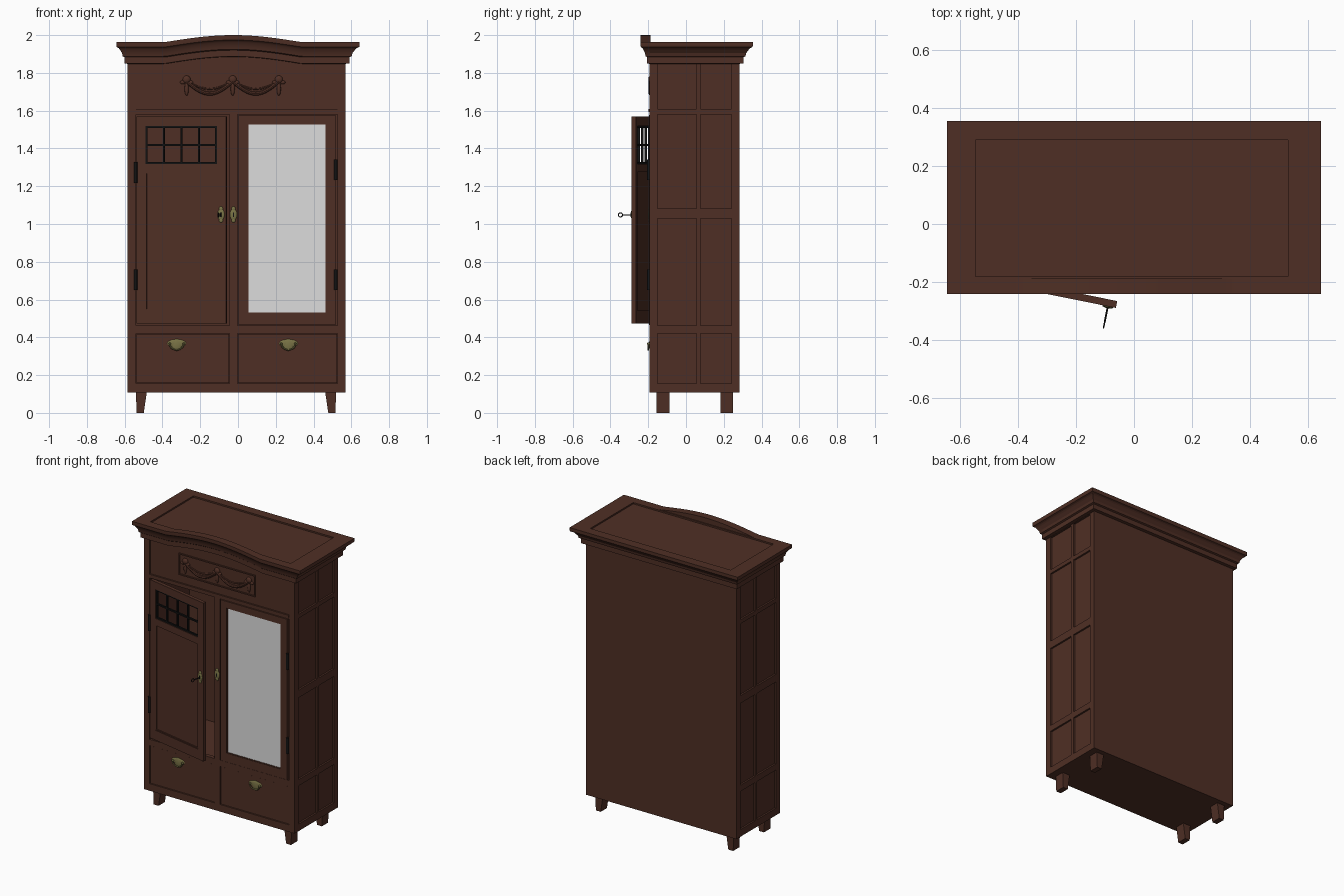
import bpy, bmesh, math
from mathutils import Matrix, Vector

if "Cube" in bpy.data.objects:
    bpy.data.objects.remove(bpy.data.objects["Cube"])


def material(name, rgb):
    m = bpy.data.materials.new(name)
    m.diffuse_color = (*rgb, 1)
    m.use_nodes = True
    m.node_tree.nodes["Principled BSDF"].inputs["Base Color"].default_value = m.diffuse_color
    return m


WOOD = material("dark brown wood", (0.078, 0.028, 0.018))
GLASS = material("mirror silver", (0.72, 0.72, 0.72))
IRON = material("black iron", (0.006, 0.006, 0.006))
BRASS = material("aged brass", (0.19, 0.17, 0.06))
CX, HX = -0.008, 0.576            # body centre and half width
L, R = CX - HX, CX + HX
FRONT, BACK = -0.193, 0.283


def finish(name, bm, mat, smooth=False):
    bmesh.ops.recalc_face_normals(bm, faces=bm.faces)
    me = bpy.data.meshes.new(name)
    bm.to_mesh(me)
    bm.free()
    me.materials.append(mat)
    if smooth:
        me.shade_smooth()
        me.set_sharp_from_angle(angle=math.radians(35))
    ob = bpy.data.objects.new(name, me)
    bpy.context.collection.objects.link(ob)
    return ob


def add_box(bm, x0, x1, y0, y1, z0, z1):
    m = (Matrix.Translation(((x0 + x1) / 2, (y0 + y1) / 2, (z0 + z1) / 2))
         @ Matrix.Diagonal((x1 - x0, y1 - y0, z1 - z0, 1)))
    bmesh.ops.create_cube(bm, size=1, matrix=m)


def box(name, *dims, mat=WOOD):
    bm = bmesh.new()
    add_box(bm, *dims)
    return finish(name, bm, mat)


def frame(name, axis, w0, w1, stiles, rails, mat=WOOD):
    """Full-height stiles with rails between them, in the xz or yz plane."""
    bm = bmesh.new()
    spans = [(a, b, rails[0][0], rails[-1][1]) for a, b in stiles]
    spans += [(s[1], t[0], *r) for s, t in zip(stiles, stiles[1:]) for r in rails]
    for u0, u1, v0, v1 in spans:
        if axis == 'y':
            add_box(bm, u0, u1, w0, w1, v0, v1)
        else:
            add_box(bm, w0, w1, u0, u1, v0, v1)
    return finish(name, bm, mat)


def border(name, x0, x1, z0, z1, t, y0, y1, mat=WOOD):
    return frame(name, 'y', y0, y1, [(x0, x0 + t), (x1 - t, x1)],
                 [(z0, z0 + t), (z1 - t, z1)], mat)


def ball(name, loc, size, mat=WOOD, seg=16):
    bm = bmesh.new()
    bmesh.ops.create_uvsphere(bm, u_segments=seg, v_segments=8, radius=1,
                              matrix=Matrix.Translation(loc) @ Matrix.Diagonal((*size, 1)))
    return finish(name, bm, mat, True)


def tube(name, pts, r, y, mat, sides=8, closed=False):
    """Round tube along (x, z) points in the plane of the given y."""
    bm, n = bmesh.new(), len(pts)
    rings = []
    for i, (x, z) in enumerate(pts):
        a = pts[(i - 1) % n] if closed else pts[max(i - 1, 0)]
        b = pts[(i + 1) % n] if closed else pts[min(i + 1, n - 1)]
        nrm = Vector((a[1] - b[1], 0, b[0] - a[0])).normalized()
        rings.append([bm.verts.new(Vector((x, y, z)) + nrm * r * math.cos(k)
                                   + Vector((0, r * math.sin(k), 0)))
                      for k in (math.tau * j / sides for j in range(sides))])
    for p, q in list(zip(rings, rings[1:])) + ([(rings[-1], rings[0])] if closed else []):
        for j in range(sides):
            k = (j + 1) % sides
            bm.faces.new((p[j], p[k], q[k], q[j]))
    if not closed:
        bm.faces.new(rings[0])
        bm.faces.new(rings[-1])
    return finish(name, bm, mat, True)


# Carcass
for s, side in ((-1, "left"), (1, "right")):
    wall = sorted((CX + s * 0.545, CX + s * 0.564))
    outer = sorted((CX + s * 0.562, CX + s * HX))
    box(side + "_wall", *wall, -0.17, 0.27, 0.107, 1.87)
    frame(side + "_side_frame", 'x', *outer,
          [(-0.165, -0.15), (0.055, 0.077), (0.24, BACK)],
          [(0.107, 0.156), (0.42, 0.463), (1.03, 1.083), (1.58, 1.608), (1.846, 1.87)])
box("back_panel", L + 0.014, R - 0.014, 0.262, BACK, 0.107, 1.87)
box("bottom_board", L + 0.014, R - 0.014, -0.165, 0.262, 0.107, 0.13)
box("cupboard_floor", L + 0.03, R - 0.03, -0.165, 0.262, 0.435, 0.455)
box("cupboard_ceiling", L + 0.03, R - 0.03, -0.165, 0.262, 1.585, 1.603)

# Front frame and frieze
frame("front_frame", 'y', FRONT, -0.165,
      [(L, -0.541), (-0.045, -0.003), (0.526, R)],
      [(0.107, 0.156), (0.42, 0.463), (1.58, 1.608)])
for x0, x1, side in ((L, -0.541, "left"), (0.526, R, "right")):
    box(side + "_frieze_stile", x0, x1, FRONT, -0.165, 1.608, 1.87)
box("frieze_panel", -0.541, 0.526, -0.187, -0.165, 1.608, 1.87)
box("frieze_ledge", -0.541, 0.526, -0.198, -0.185, 1.592, 1.608)
border("carving_border", -0.32, 0.265, 1.662, 1.812, 0.008, -0.194, -0.185)

# Garland carving
KNOTS = (-0.272, -0.028, 0.216)
for a, b in zip(KNOTS, KNOTS[1:]):
    for sag, r in ((0.065, 0.010), (0.04, 0.005)):
        pts = [(a + (b - a) * i / 16, 1.755 - sag * math.sin(math.pi * i / 16))
               for i in range(17)]
        tube("garland_swag", pts, r, -0.188, WOOD)
for x in KNOTS:
    ball("garland_knot", (x, -0.188, 1.765), (0.021, 0.012, 0.021))
    ball("garland_tassel", (x, -0.188, 1.715), (0.011, 0.009, 0.036))
    for s in (-1, 1):
        ball("garland_bow", (x + s * 0.021, -0.188, 1.75), (0.014, 0.008, 0.010))

# Cornice: moulding profile as (overhang, height)
OVER = 0.068
PROFILE = [(0, 1.848), (0.02, 1.85), (0.02, 1.883), (0.03, 1.888), (0.034, 1.905),
           (0.048, 1.925), (0.055, 1.932), (0.066, 1.937), (OVER, 1.945), (OVER, 1.963)]


def cornice_x(d, t):
    return CX * (1 - d / OVER) + t * (HX + d)


def arch(x):
    u = x + 0.025
    return 0.037 * math.cos(math.pi / 2 * u / 0.36) if abs(u) < 0.36 else 0


bm = bmesh.new()
levels = [(cornice_x(d, -1), cornice_x(d, 1), -0.19, BACK + d * 1.05, z) for d, z in PROFILE]
levels += [(-0.545, 0.53, -0.18, 0.29, 1.963), (-0.545, 0.53, -0.18, 0.29, 1.953)]
rings = [[bm.verts.new(p) for p in ((a, c, z), (b, c, z), (b, e, z), (a, e, z))]
         for a, b, c, e, z in levels]
for p, q in zip(rings, rings[1:]):
    for j in range(4):
        bm.faces.new((p[j], p[j - 1], q[j - 1], q[j]))
bm.faces.new(rings[0])
bm.faces.new(rings[-1])
finish("cornice_and_top", bm, WOOD)

# Arched front of the cornice, swept along x
bm = bmesh.new()
N, P = 56, len(PROFILE)
rows = []
for i in range(N + 1):
    row = []
    for d, z in PROFILE:
        x = cornice_x(d, 2 * i / N - 1)
        row.append((x, FRONT - d * 0.7, z + arch(x)))
    row += [(x, -0.188, z) for x, y, z in reversed(row)]
    rows.append([bm.verts.new(p) for p in row])
for p, q in zip(rows, rows[1:]):
    for j in range(2 * P):
        bm.faces.new((p[j], p[j - 1], q[j - 1], q[j]))
for row in (rows[0], rows[-1]):
    for j in range(P - 1):
        bm.faces.new((row[j], row[j + 1], row[-2 - j], row[-1 - j]))
finish("arched_cornice_front", bm, WOOD, True)

# Feet, tapered on the inner side
for x0, x1, s in ((-0.541, -0.483, 1), (0.462, 0.52, -1)):
    for y0, y1, end in ((-0.156, -0.087, "front"), (0.182, 0.25, "back")):
        foot = box(end + "_foot", x0, x1, y0, y1, 0, 0.108)
        for v in foot.data.vertices:
            if v.co.z < 0.05:
                v.co.x += -s * 0.016 if (v.co.x > (x0 + x1) / 2) == (s > 0) else s * 0.005

# Drawers with bail handles
for x0, x1, hx in ((-0.538, -0.048, -0.325), (0.0, 0.523, 0.267)):
    box("drawer_front", x0, x1, -0.188, -0.165, 0.159, 0.417)
    ball("handle_plate", (hx, -0.189, 0.368), (0.05, 0.006, 0.022), BRASS, 20)
    ball("handle_plate_centre", (hx, -0.189, 0.36), (0.028, 0.007, 0.032), BRASS)
    tube("handle_bail", [(hx + 0.037 * math.cos(a), 0.364 + 0.03 * math.sin(a))
                         for a in (math.pi + math.pi * i / 12 for i in range(13))],
         0.004, -0.2, BRASS)
    for s in (-1, 1):
        ball("handle_post", (hx + s * 0.037, -0.197, 0.366), (0.007, 0.009, 0.007), BRASS, 10)

# Right door with mirror
frame("mirror_door_frame", 'y', -0.197, -0.172, [(0.003, 0.05), (0.467, 0.515)],
      [(0.466, 0.527), (1.533, 1.577)])
border("mirror_bead", 0.048, 0.469, 0.525, 1.535, 0.007, -0.194, -0.18)
box("mirror", 0.05, 0.467, -0.19, -0.184, 0.527, 1.533, mat=GLASS)
box("mirror_backing", 0.04, 0.477, -0.184, -0.174, 0.52, 1.54)


# Keyhole plate, shared by both doors
def keyhole(x, y, z):
    return [ball("keyhole_plate", (x, y, z), (0.019, 0.006, 0.032), BRASS),
            ball("keyhole_plate_top", (x, y, z + 0.03), (0.011, 0.005, 0.013), BRASS),
            ball("keyhole_plate_tip", (x, y, z - 0.03), (0.011, 0.005, 0.013), BRASS),
            box("keyhole", x - 0.003, x + 0.003, y - 0.008, y, z - 0.012, z + 0.01, mat=IRON)]


keyhole(-0.024, -0.194, 1.05)

# Left door, built flat at its hinge, then swung open
W = 0.485
door = [frame("left_door_frame", 'y', 0, 0.024, [(0, 0.048), (0.435, W)],
              [(0.474, 0.543), (1.274, 1.317), (1.518, 1.57)]),
        box("left_door_panel", 0.045, 0.438, 0.009, 0.018, 0.54, 1.277),
        border("left_door_bead", 0.048, 0.435, 0.543, 1.274, 0.007, 0.003, 0.012)]
step = (0.435 - 0.048 - 0.01) / 4
door.append(frame("window_grille", 'y', 0.004, 0.016,
                  [(0.048 + i * step, 0.058 + i * step) for i in range(5)],
                  [(1.317, 1.327), (1.4125, 1.4225), (1.508, 1.518)], IRON))
door += keyhole(0.457, -0.001, 1.05)
bm = bmesh.new()
bmesh.ops.create_cone(bm, cap_ends=True, segments=10, radius1=0.0035, radius2=0.0035, depth=0.056,
                      matrix=Matrix.Translation((0.457, -0.028, 1.048)) @ Matrix.Rotation(math.pi / 2, 4, 'X'))
door.append(finish("key_shaft", bm, IRON, True))
bow = tube("key_bow", [(0.011 * math.cos(math.tau * i / 16), 0.011 * math.sin(math.tau * i / 16))
                       for i in range(16)], 0.0028, 0, IRON, 6, True)
bow.data.transform(Matrix.Translation((0.457, -0.065, 1.048)) @ Matrix.Rotation(math.pi / 2, 4, 'Z'))
door.append(bow)
swing = Matrix.Translation((-0.538, FRONT, 0)) @ Matrix.Rotation(math.radians(-11.4), 4, 'Z')
for ob in door:
    ob.data.transform(swing)

# Hinges
for x, heights in ((-0.542, (1.272, 0.705)), (0.517, (1.287, 0.705))):
    for z in heights:
        bm = bmesh.new()
        bmesh.ops.create_cone(bm, cap_ends=True, segments=12, radius1=0.009, radius2=0.009, depth=0.11,
                              matrix=Matrix.Translation((x, -0.197, z)))
        finish("hinge", bm, IRON, True)
